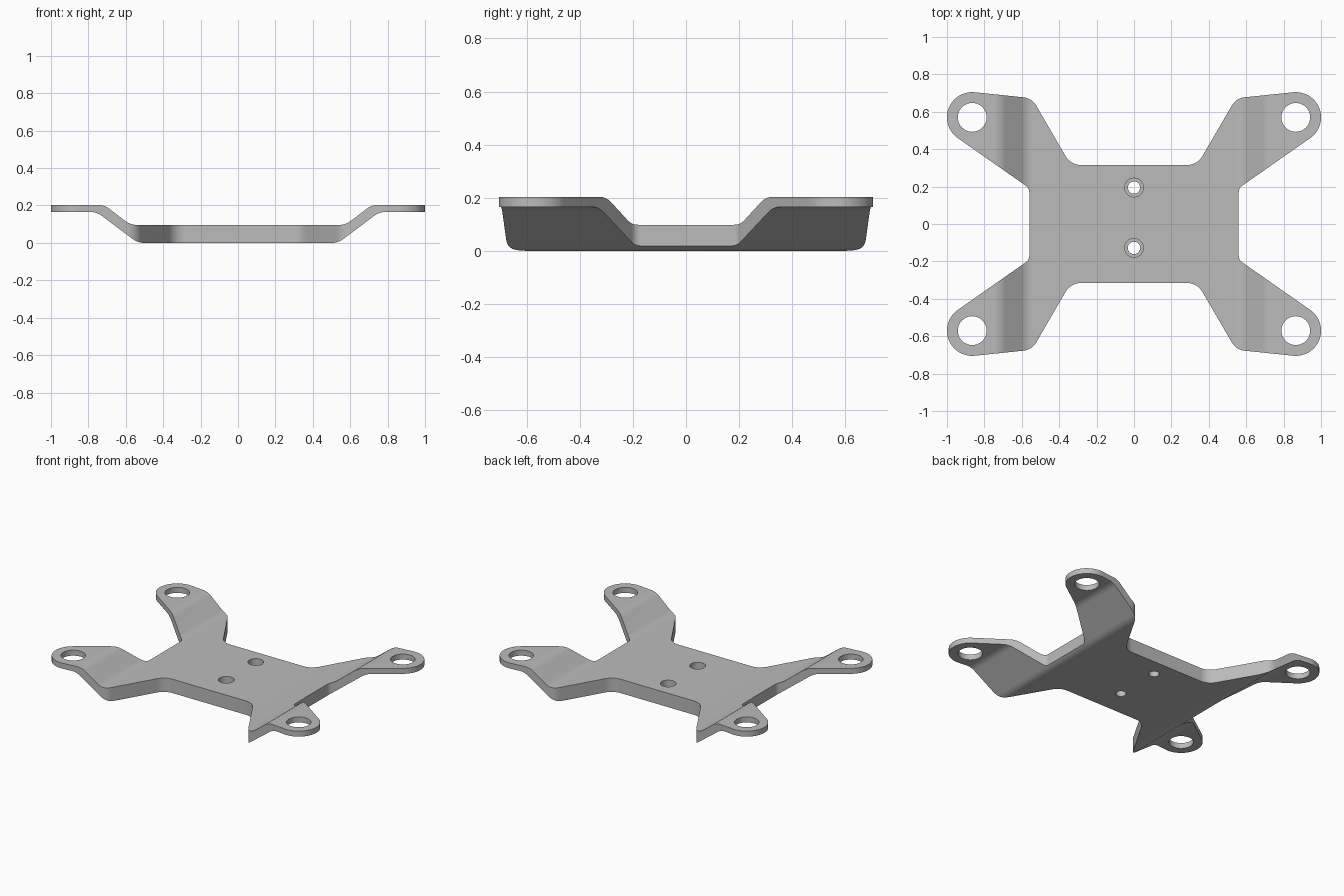
import bpy, bmesh, math
from mathutils import Vector

if "Cube" in bpy.data.objects:
    bpy.data.objects.remove(bpy.data.objects["Cube"], do_unlink=True)

grey = bpy.data.materials.new("satin grey")
grey.use_nodes = True
colour = (0.5, 0.5, 0.5, 1)
grey.diffuse_color = colour
grey.node_tree.nodes["Principled BSDF"].inputs["Base Color"].default_value = colour


def fillet(corners, steps=8):
    """Round each (x, y, radius) corner of a closed polygon."""
    out = []
    n = len(corners)
    for i, (x, y, r) in enumerate(corners):
        p = Vector((x, y))
        a = (Vector(corners[i - 1][:2]) - p).normalized()
        b = (Vector(corners[(i + 1) % n][:2]) - p).normalized()
        if r == 0:
            out.append(p)
            continue
        half = a.angle(b) / 2
        centre = p + (a + b).normalized() * r / math.sin(half)
        start = p + a * r / math.tan(half) - centre
        end = p + b * r / math.tan(half) - centre
        sweep = start.angle_signed(end)
        for k in range(steps + 1):
            t = -sweep * k / steps
            c, s = math.cos(t), math.sin(t)
            out.append(centre + Vector((start.x * c - start.y * s, start.x * s + start.y * c)))
    return out


def prism(name, points, place, depth):
    """Extrude a closed polygon, placed in space by a function."""
    bm = bmesh.new()
    face = bm.faces.new([bm.verts.new(place(p)) for p in points])
    extruded = bmesh.ops.extrude_face_region(bm, geom=[face])["geom"]
    bmesh.ops.translate(bm, vec=depth, verts=[g for g in extruded if isinstance(g, bmesh.types.BMVert)])
    bmesh.ops.recalc_face_normals(bm, faces=bm.faces)
    mesh = bpy.data.meshes.new(name)
    bm.to_mesh(mesh)
    bm.free()
    mesh.materials.append(grey)
    ob = bpy.data.objects.new(name, mesh)
    bpy.context.collection.objects.link(ob)
    return ob


def boolean(ob, tool, operation):
    mod = ob.modifiers.new(tool.name, "BOOLEAN")
    mod.operation = operation
    mod.solver = "EXACT"
    mod.object = tool
    bpy.context.view_layer.objects.active = ob
    bpy.ops.object.modifier_apply(modifier=mod.name)
    bpy.data.objects.remove(tool, do_unlink=True)


def hole(ob, x, y, radius, bottom):
    circle = [Vector((math.cos(a), math.sin(a))) * radius
              for a in (math.tau * k / 40 for k in range(40))]
    cutter = prism("hole_cutter", circle, lambda p: (p.x + x, p.y + y, bottom), (0, 0, 0.5))
    boolean(ob, cutter, "DIFFERENCE")


# Bent section seen from the front: thick middle, raised thinner ends
top = [(1.1, 0.203, 0), (0.715, 0.203, 0.1), (0.575, 0.096, 0.1)]
under = [(0.535, 0, 0.1), (0.755, 0.165, 0.1), (1.1, 0.165, 0)]
section = (top + [(-x, z, r) for x, z, r in reversed(top)]
           + [(-x, z, r) for x, z, r in reversed(under)] + under)
plate = prism("mounting_plate", fillet(section), lambda p: (p.x, -1, p.y), (0, 2, 0))

# Four-armed outline seen from above, one quarter mirrored to the rest
tip, tip_radius = Vector((0.865, 0.57)), 0.135
quarter = fillet([(0, 0, 0), (0.56, 0, 0), (0.56, 0.192, 0.04), (0.8, 0.358, 0),
                  (0.8, 0.698, 0), (0.546, 0.673, 0.09), (0.338, 0.315, 0.1), (0, 0.315, 0)])
# Swap the straight arm end for the rounded tip
split = [i for i, p in enumerate(quarter) if abs(p.x - 0.8) < 1e-5]
arc = [tip + tip_radius * Vector((math.cos(a), math.sin(a)))
       for a in (math.radians(-55 + 150 * k / 32) for k in range(33))]
edge = quarter[1:split[0]] + arc + quarter[split[1] + 1:]
edge = edge[:-1]
flip = lambda pts, sx, sy: [Vector((p.x * sx, p.y * sy)) for p in pts]
outline = (edge[1:] + flip(edge[:0:-1], -1, 1)
           + flip(edge[1:], -1, -1) + flip(edge[:0:-1], 1, -1))
blank = prism("outline_cutter", outline, lambda p: (p.x, p.y, -0.2), (0, 0, 0.7))
boolean(plate, blank, "INTERSECT")

# Corner holes
for sx in (-1, 1):
    for sy in (-1, 1):
        hole(plate, sx * tip.x, sy * tip.y, 0.077, -0.1)

# Stepped screw holes in the middle
for y in (0.195, -0.128):
    hole(plate, 0, y, 0.033, -0.1)
    hole(plate, 0, y, 0.05, 0.045)

bpy.ops.object.select_all(action="DESELECT")
plate.select_set(True)
bpy.context.view_layer.objects.active = plate
bpy.ops.object.shade_smooth_by_angle(angle=math.radians(30))
